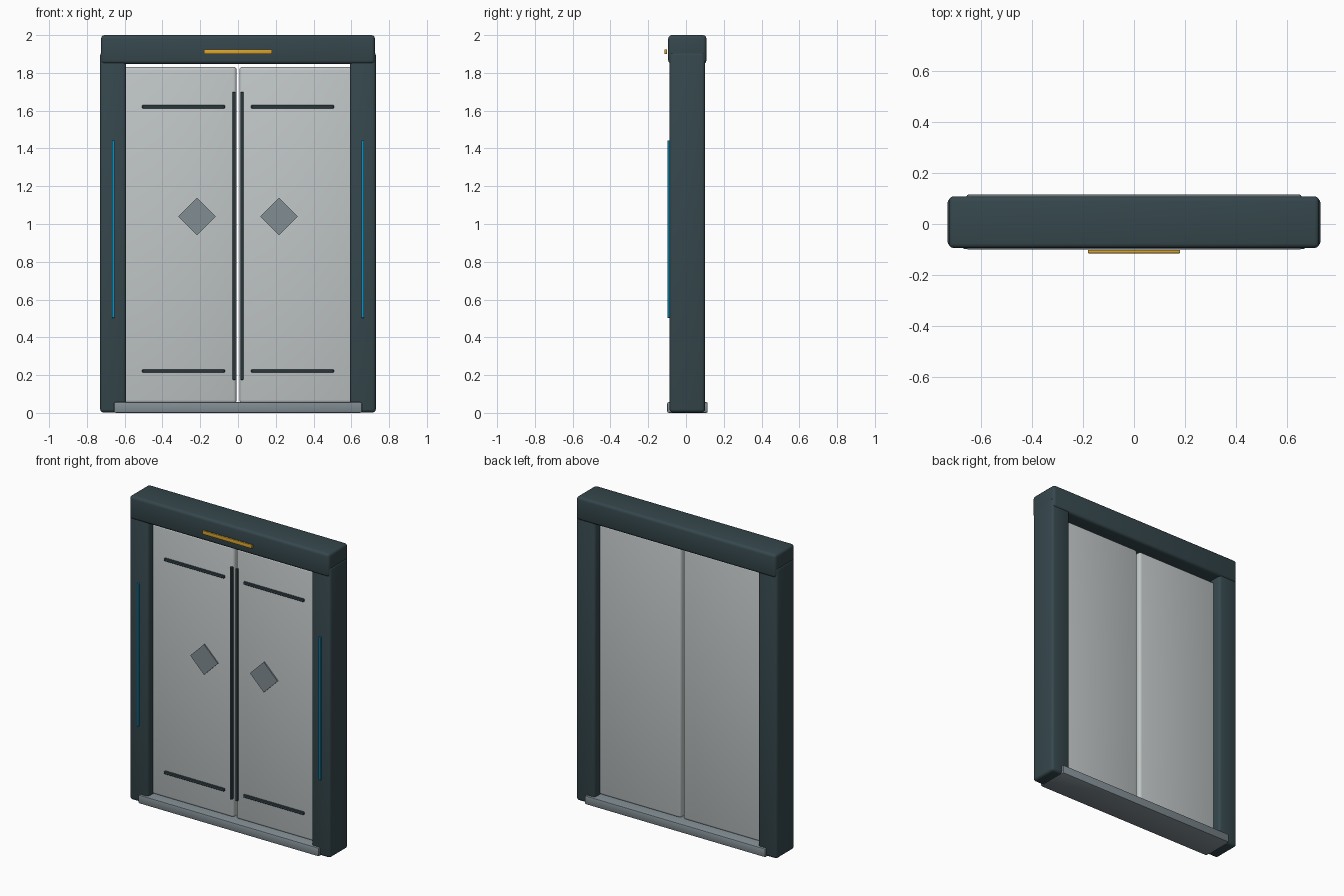
import bpy
import math

if "Cube" in bpy.data.objects:
    bpy.data.objects.remove(bpy.data.objects["Cube"])


def material(name, r, g, b):
    m = bpy.data.materials.new(name)
    m.diffuse_color = (r, g, b, 1)
    m.use_nodes = True
    m.node_tree.nodes["Principled BSDF"].inputs["Base Color"].default_value = m.diffuse_color
    return m


FRAME = material("dark slate", 0.036, 0.063, 0.073)
PANEL = material("pale grey", 0.53, 0.565, 0.565)
METAL = material("steel grey", 0.22, 0.265, 0.29)
BLUE = material("light blue", 0.004, 0.29, 0.56)
AMBER = material("amber", 0.68, 0.37, 0.03)


def box(name, x, y, z, mat, bevel=0.0, segments=3):
    """Bevelled box from (min, max) ranges on each axis."""
    bpy.ops.mesh.primitive_cube_add(size=1, location=[(a + b) / 2 for a, b in (x, y, z)])
    ob = bpy.context.object
    ob.name = name
    ob.scale = [b - a for a, b in (x, y, z)]
    bpy.ops.object.transform_apply(location=False, rotation=False, scale=True)
    ob.data.materials.append(mat)
    if bevel:
        mod = ob.modifiers.new("rounded edges", "BEVEL")
        mod.width = bevel
        mod.segments = segments
        bpy.ops.object.modifier_apply(modifier=mod.name)
        bpy.ops.object.shade_smooth_by_angle(angle=math.radians(35))
    return ob


# Header, sill and the amber sign bar in front of the header
box("header", (-0.725, 0.725), (-0.094, 0.108), (1.848, 2.0), FRAME, 0.018)
box("sill", (-0.656, 0.656), (-0.1, 0.115), (0.0, 0.057), METAL, 0.008, 2)
box("sign_bar", (-0.18, 0.18), (-0.115, -0.101), (1.9, 1.924), AMBER, 0.003, 2)

DOOR_FRONT = -0.035
for side, s in (("left", -1), ("right", 1)):
    def span(a, b):
        return tuple(sorted((s * a, s * b)))

    # Frame post with its light strip
    box(side + "_post", span(0.592, 0.73), (-0.087, 0.101), (0.002, 1.91), FRAME, 0.018)
    box(side + "_light_strip", span(0.653, 0.668), (-0.098, -0.08), (0.503, 1.443), BLUE, 0.002, 1)

    # Sliding door leaf
    box(side + "_door", span(0.007, 0.62), (DOOR_FRONT, 0.045), (0.05, 1.832), PANEL, 0.018)

    # Edge trim and the two horizontal trims on the door face
    y = (DOOR_FRONT - 0.012, DOOR_FRONT + 0.02)
    box(side + "_edge_trim", span(0.012, 0.029), y, (0.175, 1.7), FRAME, 0.003, 1)
    for level, z in (("lower", 0.222), ("upper", 1.62)):
        box(f"{side}_{level}_trim", span(0.07, 0.507), y, (z - 0.009, z + 0.009), FRAME, 0.003, 1)

    # Diamond plate: a square turned on its corner
    h = 0.1 / math.sqrt(2)
    plate = box(side + "_diamond", (s * 0.217 - h, s * 0.217 + h),
                (DOOR_FRONT - 0.008, DOOR_FRONT + 0.001), (1.04 - h, 1.04 + h), METAL)
    plate.rotation_euler.y = math.radians(45)
